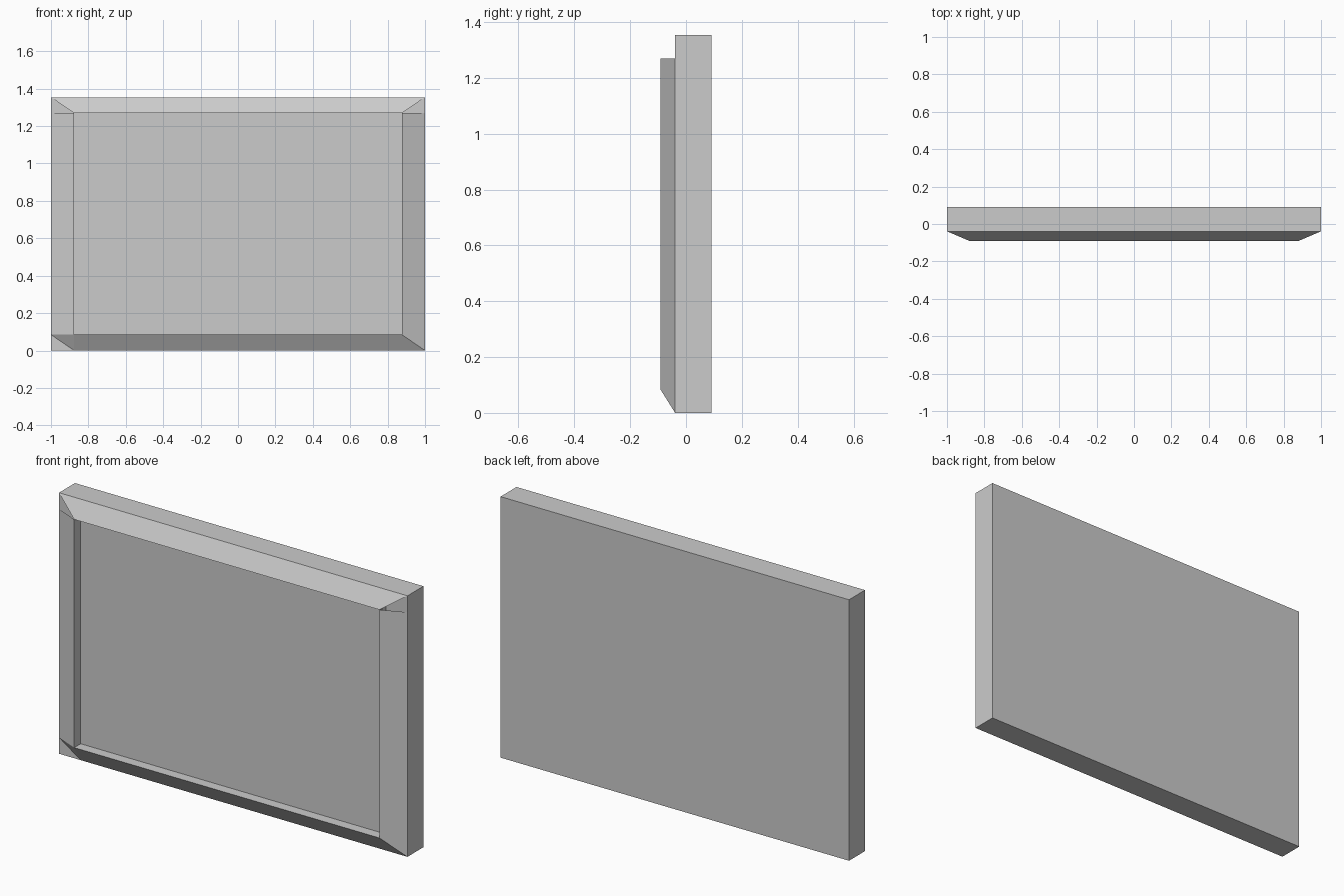
import bpy, bmesh

if "Cube" in bpy.data.objects:
    bpy.data.objects.remove(bpy.data.objects["Cube"])

W, H = 1.0, 1.354             # half width, height
BACK, FACE, LIP = 0.092, -0.039, -0.092
XI, Z0, Z1 = 0.876, 0.085, 1.269   # opening of the frame


def add_object(name, faces):
    """Make a flat-shaded object from a list of polygons."""
    bm = bmesh.new()
    for pts in faces:
        bm.faces.new([bm.verts.new(p) for p in pts])
    bmesh.ops.remove_doubles(bm, verts=bm.verts, dist=1e-5)
    mesh = bpy.data.meshes.new(name)
    bm.to_mesh(mesh)
    bm.free()
    ob = bpy.data.objects.new(name, mesh)
    bpy.context.collection.objects.link(ob)
    return ob


# Thick backing panel
bpy.ops.mesh.primitive_cube_add(size=1, location=(0, (BACK + FACE) / 2, H / 2))
panel = bpy.context.object
panel.name = panel.data.name = "backing_panel"
panel.scale = (2 * W, BACK - FACE, H)
bpy.ops.object.transform_apply(location=True, scale=True)

# Upright frame strips: outer slope and inner wall, open at the top end
for side, name in ((-1, "frame_left"), (1, "frame_right")):
    faces = []
    for xa, xb in ((W, XI), (XI, XI)):
        faces.append([(side * xa, FACE, Z0), (side * xb, LIP, Z0),
                      (side * xb, LIP, Z1), (side * xa, FACE, Z1)][::side])
    # the inner wall collapses to a line in x, so it stays a plain quad
    add_object(name, faces)

# Top strip, mitred to the outer corners, with its inner wall
add_object("frame_top", [
    [(-W, FACE, H), (-XI, LIP, Z1), (XI, LIP, Z1), (W, FACE, H)],
    [(-XI, LIP, Z1), (-XI, FACE, Z1), (XI, FACE, Z1), (XI, LIP, Z1)],
])

# Bottom strip: chamfered left corner, mitred right corner, inner ledge
add_object("frame_bottom", [
    [(-XI, FACE, 0), (W, FACE, 0), (XI, LIP, Z0), (-XI, LIP, Z0)],
    [(-W, FACE, Z0), (-XI, FACE, 0), (-XI, LIP, Z0)],
    [(W, FACE, 0), (W, FACE, Z0), (XI, LIP, Z0)],
    [(-XI, LIP, Z0), (XI, LIP, Z0), (XI, FACE, Z0), (-XI, FACE, Z0)],
])
